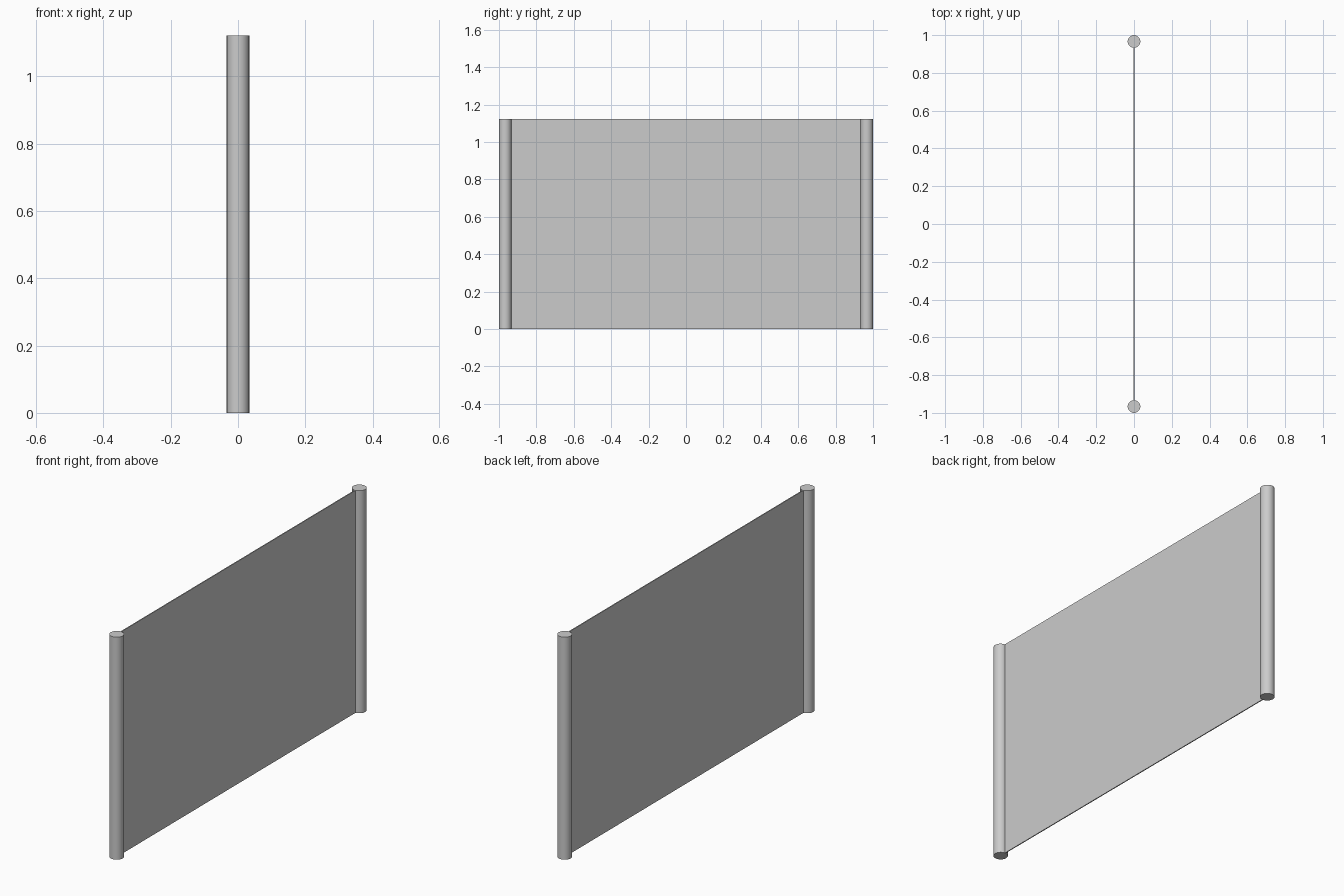
import bpy
import math

if "Cube" in bpy.data.objects:
    bpy.data.objects.remove(bpy.data.objects["Cube"])

HEIGHT = 1.122
RADIUS = 0.0335
POST_Y = 1.0 - RADIUS
THICKNESS = 0.005


# Round end posts
def add_post(name, y):
    bpy.ops.mesh.primitive_cylinder_add(
        vertices=48, radius=RADIUS, depth=HEIGHT, location=(0, y, HEIGHT / 2))
    post = bpy.context.object
    post.name = name
    bpy.ops.object.shade_smooth_by_angle(angle=math.radians(30))


add_post("front_post", -POST_Y)
add_post("back_post", POST_Y)

# Thin panel stretched between the posts, its ends set just inside them
bpy.ops.mesh.primitive_cube_add(size=1, location=(0, 0, HEIGHT / 2))
panel = bpy.context.object
panel.name = "panel"
panel.scale = (THICKNESS, 2 * (POST_Y - RADIUS * 0.9), HEIGHT)
bpy.ops.object.transform_apply(location=False, rotation=False, scale=True)
